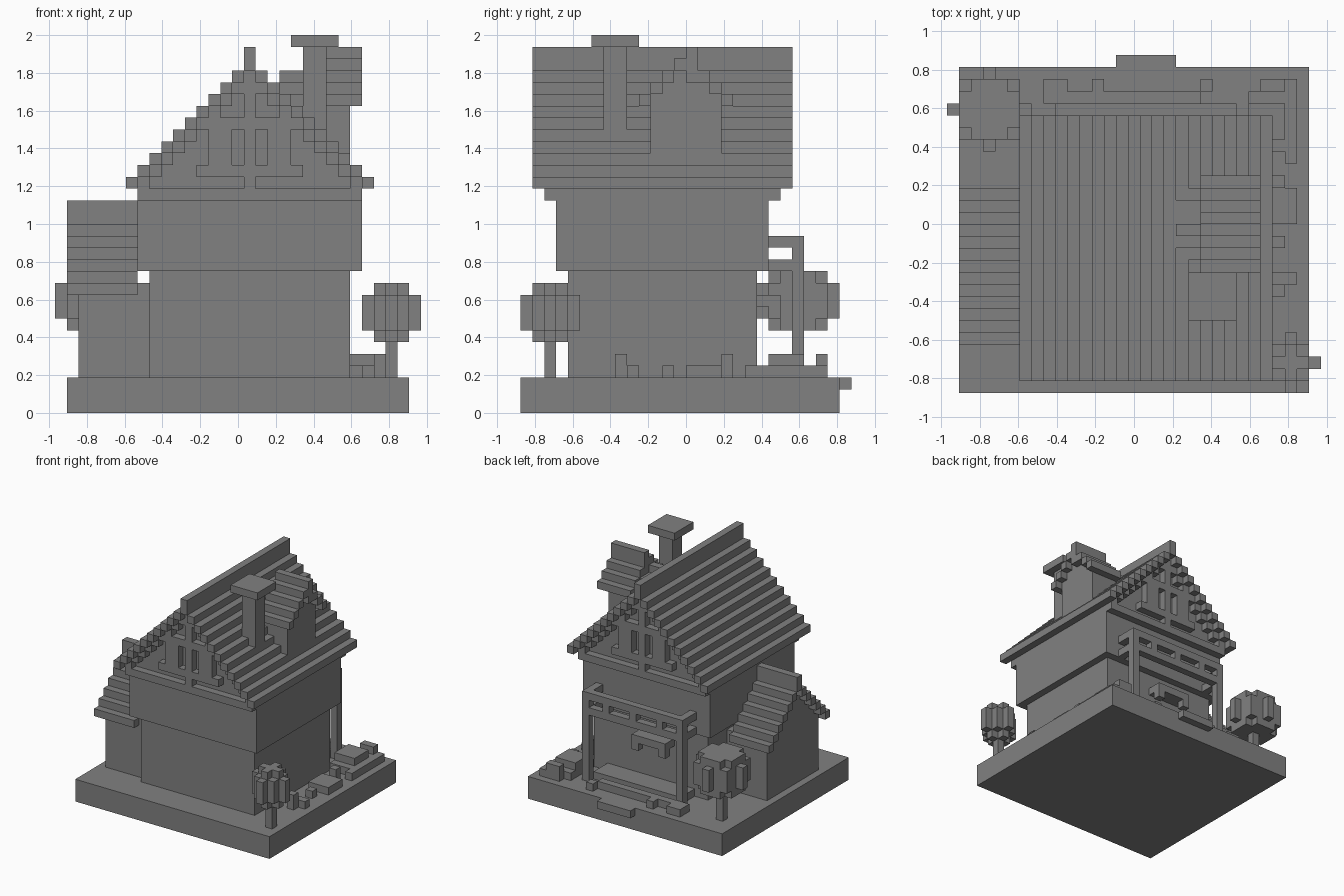
import bpy, bmesh
from mathutils import Vector

cube = bpy.data.objects.get("Cube")
if cube:
    bpy.data.objects.remove(cube, do_unlink=True)

V = 1 / 16                              # block size
ORIGIN = Vector((-15.5, -14, 0)) * V    # corner of the block grid

grey = bpy.data.materials.new("plain_grey")
grey.use_nodes = True
COLOUR = (0.22, 0.22, 0.22, 1)
grey.diffuse_color = COLOUR
grey.node_tree.nodes["Principled BSDF"].inputs["Base Color"].default_value = COLOUR


def part(name, *boxes):
    """One object from boxes given in block units: (x0, x1, y0, y1, z0, z1)."""
    bm = bmesh.new()
    for x0, x1, y0, y1, z0, z1 in boxes:
        lo, hi = Vector((x0, y0, z0)), Vector((x1, y1, z1))
        verts = bmesh.ops.create_cube(bm, size=1)["verts"]
        for v in verts:
            v.co = ORIGIN + V * ((lo + hi) / 2 + v.co * (hi - lo))
    mesh = bpy.data.meshes.new(name)
    bm.to_mesh(mesh)
    bm.free()
    mesh.materials.append(grey)
    obj = bpy.data.objects.new(name, mesh)
    bpy.context.collection.objects.link(obj)


# Ground and main walls
part("ground_slab", (1, 30, 0, 27, 0, 3))
part("door_step", (14, 19, 27, 28, 2, 3))
part("lower_walls", (8, 25, 4, 20, 3, 12))
part("upper_walls", (7, 26, 3, 21, 12, 18))
part("eave_beam", (7, 26, 2, 22, 18, 19))

# Stepped main roof with ridge
MID = 16
roof = [(MID, MID + 1, 1, 23, 29, 31)]
attic = []
for i in range(6, 27):
    d = abs(i - MID)
    if d:
        roof.append((i, i + 1, 1, 23, 29 - d, 30 - d))
    if d < 10:
        attic.append((i, i + 1, 3, 21, 19, 29 - d))
part("main_roof", *roof)
part("attic", *attic)


def recessed(d, k):
    """Openings between the gable timbers."""
    if d < 1 or k > 27 - d:
        return False
    slot = d == 1 and 21 <= k < 24
    side = d >= 4 and k >= 20 and (d, k) != (4, 20)
    return k == 19 or k >= 25 or slot or side


# Gable timbers, front and back
for name, y in (("front_gable_timbers", 2), ("back_gable_timbers", 21)):
    cells = []
    for i in range(7, 26):
        d = abs(i - MID)
        cells += [(i, i + 1, y, y + 1, k, k + 1)
                  for k in range(19, 29 - d) if not recessed(d, k)]
    part(name, *cells)

# Chimney
part("chimney_shaft", (21, 23, 7, 9, 22, 31))
part("chimney_cap", (20, 24, 6, 10, 31, 32))

# Dormer with a stepped roof
tops = [27, 28, 29, 30, 31, 29, 28, 27]
dormer_roof, dormer_wall = [], []
for n, top in enumerate(tops):
    j = 10 + n
    under = 28 if n == 4 else top - 1
    dormer_roof.append((21, 26, j, j + 1, under, top))
    if 0 < n < 7:
        dormer_wall.append((19, 25, j, j + 1, 22, under))
part("dormer_roof", *dormer_roof)
part("dormer_walls", *dormer_wall)

# Side annex
part("annex_walls", (2, 8, 5, 16, 3, 11))
annex_roof, annex_gable = [(1, 7, 10, 11, 16, 18)], []
for j in range(4, 17):
    d = abs(j - 10)
    if d:
        annex_roof.append((1, 7, j, j + 1, 16 - d, 17 - d))
    if d < 6:
        annex_gable.append((2, 7, j, j + 1, 10, 16 - d))
part("annex_roof", *annex_roof)
part("annex_gable", *annex_gable)

# Back porch frame
frame = [(9, 24, 23, 24, 14, 15), (9, 24, 23, 24, 12, 13)]
for i in (9, 23):
    frame.append((i, i + 1, 23, 24, 3, 15))
    frame += [(i, i + 1, 20.5, 23, k, k + 1) for k in (12, 14)]
frame += [(i, i + 1, 23, 24, 13, 14) for i in (12, 16, 20)]
part("porch_frame", *frame)
part("porch_floor", (10, 23, 20, 23, 3, 4))
part("porch_shelf", (13, 18, 20, 22, 9, 10), (13, 14, 21, 22, 8, 9), (17, 18, 21, 22, 8, 9))
part("porch_step", (10, 21, 24, 25, 3, 4))
part("step_posts", (8, 10, 24, 26, 3, 4), (12, 13, 25, 26, 3, 4), (21, 22, 25, 26, 3, 4))

# Garden blocks along the side
part("garden_bench", (25, 28, 20, 25, 3, 4), (25, 28, 21, 24, 4, 5),
     (28, 29, 19, 26, 3, 4), (26, 28, 25, 26, 3, 5))
part("garden_slab", (26, 29, 14, 17, 3, 4))
part("garden_stones", (27, 28, 17, 18, 3, 5), (27, 28, 8, 9, 3, 5),
     (27, 29, 9, 10, 3, 4), (27, 28, 12, 13, 3, 4))


def tree(name, cx, cy, layers):
    """Trunk plus crown; layers maps (z0, z1) to a squared radius."""
    base = min(z0 for z0, _ in layers)
    part(name + "_trunk", (cx, cx + 1, cy, cy + 1, 3, base))
    span = range(-3, 4)
    part(name + "_crown", *[(cx + a, cx + a + 1, cy + b, cy + b + 1, z0, z1)
                            for (z0, z1), r2 in layers.items()
                            for a in span for b in span if a * a + b * b <= r2])


tree("front_tree", 28, 2, {(6, 7): 1, (7, 10): 4, (10, 11): 1})
tree("back_tree", 3, 23, {(7, 8): 5, (8, 11): 9, (11, 12): 5})
